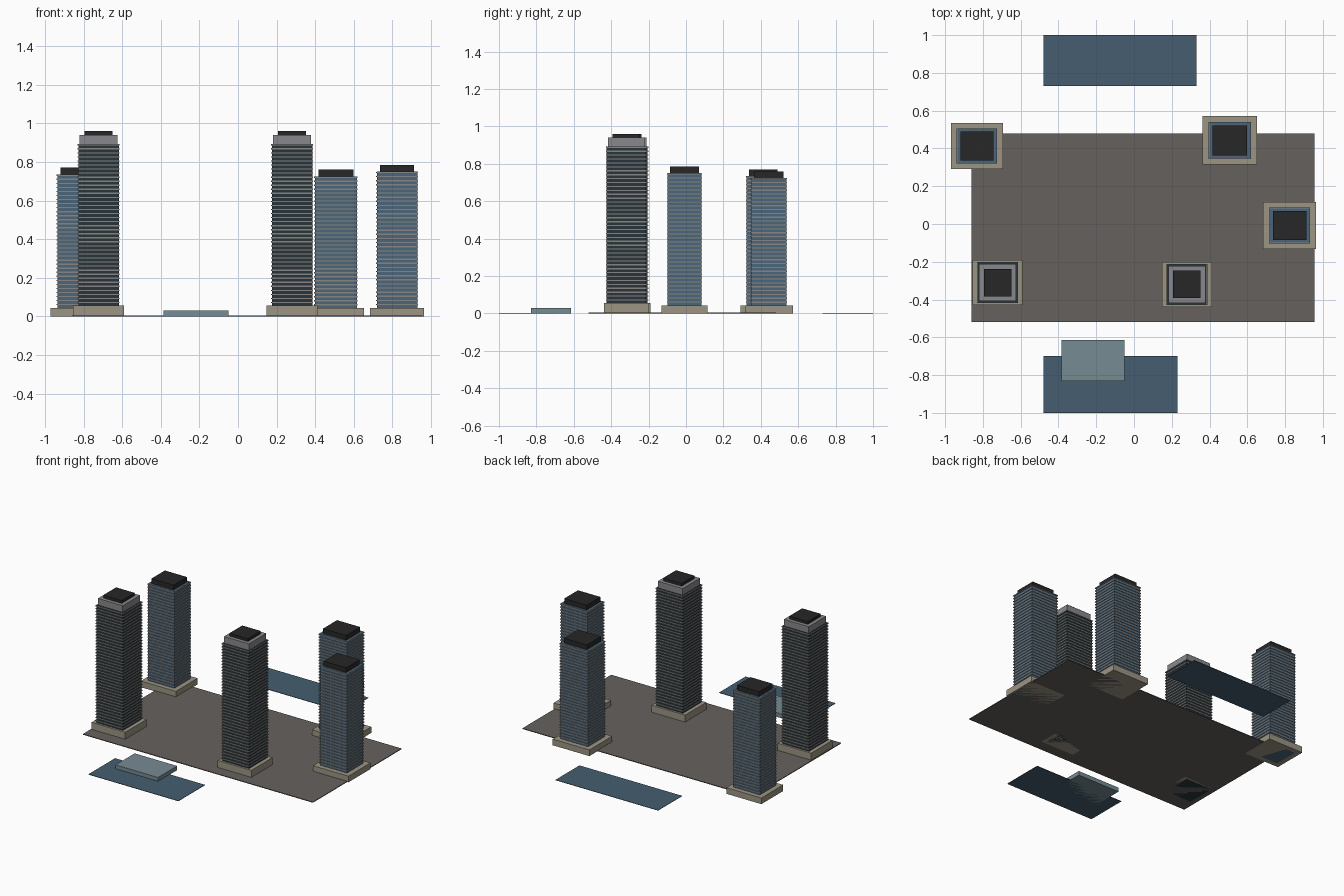
import bpy, bmesh
from mathutils import Matrix

if "Cube" in bpy.data.objects:
    bpy.data.objects.remove(bpy.data.objects["Cube"])


def material(name, rgb):
    m = bpy.data.materials.new(name)
    m.diffuse_color = (*rgb, 1)
    m.use_nodes = True
    m.node_tree.nodes["Principled BSDF"].inputs["Base Color"].default_value = m.diffuse_color
    return m


STONE = material("stone", (0.33, 0.30, 0.23))
PAVING = material("paving", (0.13, 0.12, 0.11))
WATER = material("water", (0.06, 0.11, 0.16))
PALE = material("pale_glass", (0.18, 0.26, 0.29))
BLUE = material("blue_glass", (0.07, 0.13, 0.19))
DARK = material("dark_glass", (0.022, 0.036, 0.042))
SLAB = material("floor_slab", (0.25, 0.24, 0.23))
CROWN = material("crown_grey", (0.25, 0.25, 0.27))
ROOF = material("roof_black", (0.02, 0.02, 0.02))


def boxes(name, mat, specs):
    """One object from boxes given as (x0, x1, y0, y1, z0, z1)."""
    bm = bmesh.new()
    for x0, x1, y0, y1, z0, z1 in specs:
        mtx = Matrix.Translation(((x0 + x1) / 2, (y0 + y1) / 2, (z0 + z1) / 2))
        mtx = mtx @ Matrix.Diagonal((x1 - x0, y1 - y0, z1 - z0, 1))
        bmesh.ops.create_cube(bm, size=1, matrix=mtx)
    me = bpy.data.meshes.new(name)
    bm.to_mesh(me)
    bm.free()
    me.materials.append(mat)
    ob = bpy.data.objects.new(name, me)
    bpy.context.collection.objects.link(ob)
    return ob


def centred(cx, cy, w, d, z0, z1):
    return (cx - w / 2, cx + w / 2, cy - d / 2, cy + d / 2, z0, z1)


def shaft(name, glass, cx, cy, w, d, base, top, floors):
    """Glass core with thin protruding floor slabs."""
    lip = 0.008
    boxes(name + "_glass", glass, [centred(cx, cy, w - lip, d - lip, 0, top)])
    step = (top - base) / floors
    boxes(name + "_floor_slabs", SLAB,
          [centred(cx, cy, w, d, base + (i + 0.65) * step, base + (i + 0.95) * step)
           for i in range(floors)])


# ground and pools
boxes("plaza", PAVING, [(-0.86, 0.955, -0.52, 0.48, 0, 0.005)])
boxes("back_pool", WATER, [(-0.48, 0.33, 0.73, 1.0, 0, 0.003)])
boxes("front_pool", WATER, [(-0.48, 0.23, -1.0, -0.70, 0, 0.003)])
boxes("pavilion", PALE, [(-0.385, -0.05, -0.83, -0.615, 0, 0.03)])

# blue towers: centre, body top
for n, (cx, cy, w, top) in enumerate([(-0.832, 0.413, 0.215, 0.735),
                                      (0.507, 0.443, 0.225, 0.725),
                                      (0.824, -0.008, 0.218, 0.75)], 1):
    name = f"blue_tower_{n}"
    d = w * 0.87
    boxes(name + "_podium", STONE, [centred(cx, cy, w * 1.285, d * 1.31, 0, 0.044)])
    shaft(name, BLUE, cx, cy, w, d, 0.044, top, 33)
    boxes(name + "_roof", ROOF, [centred(cx, cy, w * 0.81, d * 0.81, top, top + 0.035)])

# dark towers with grey crown
for n, (cx, cy) in enumerate([(-0.722, -0.31), (0.28, -0.32)], 1):
    name = f"dark_tower_{n}"
    boxes(name + "_podium", STONE, [centred(cx, cy, 0.265, 0.238, 0, 0.055)])
    shaft(name, DARK, cx, cy, 0.218, 0.218, 0.055, 0.893, 40)
    boxes(name + "_crown", CROWN, [centred(cx, cy, 0.196, 0.196, 0.893, 0.94)])
    boxes(name + "_roof", ROOF, [centred(cx, cy, 0.145, 0.145, 0.94, 0.96)])
